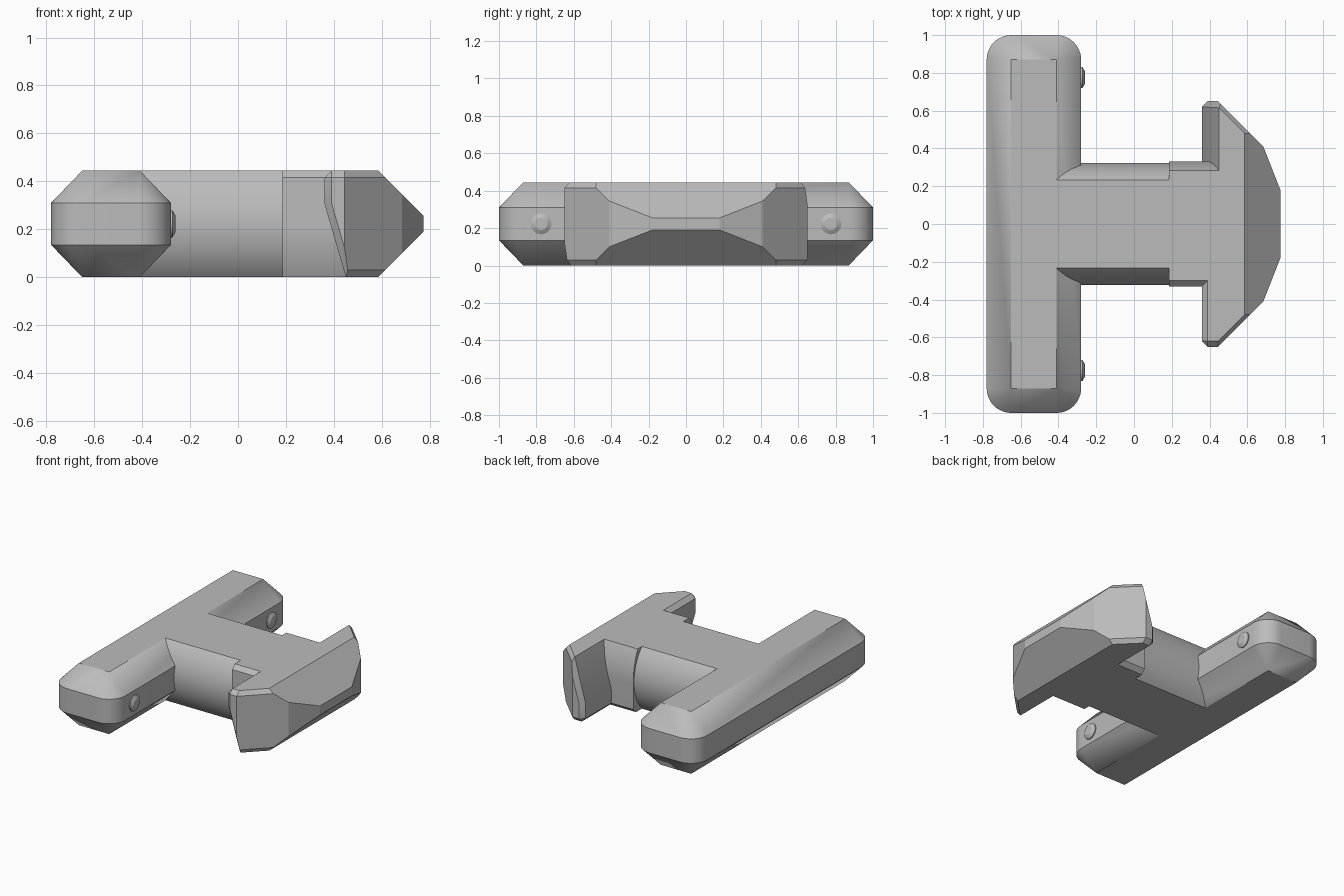
import bpy, bmesh
from math import radians, cos, sin, asin, pi
from mathutils import Vector, Matrix

cube = bpy.data.objects.get("Cube")
if cube:
    bpy.data.objects.remove(cube)

H = 0.445          # overall height
MID = H / 2

grey = bpy.data.materials.new("plain grey")
grey.use_nodes = True
colour = (0.5, 0.5, 0.5, 1)
grey.diffuse_color = colour
grey.node_tree.nodes["Principled BSDF"].inputs["Base Color"].default_value = colour


def hull(points):
    """Convex solid around the points, with flat areas merged."""
    bm = bmesh.new()
    for p in points:
        bm.verts.new(p)
    bmesh.ops.convex_hull(bm, input=bm.verts[:])
    bmesh.ops.remove_doubles(bm, verts=bm.verts[:], dist=0.0005)
    bmesh.ops.dissolve_limit(bm, angle_limit=radians(0.5), verts=bm.verts[:], edges=bm.edges[:])
    bmesh.ops.recalc_face_normals(bm, faces=bm.faces[:])
    return bm


def add(name, bm):
    mesh = bpy.data.meshes.new(name)
    bm.to_mesh(mesh)
    bm.free()
    mesh.materials.append(grey)
    ob = bpy.data.objects.new(name, mesh)
    bpy.context.collection.objects.link(ob)
    bpy.ops.object.select_all(action="DESELECT")
    ob.select_set(True)
    bpy.context.view_layer.objects.active = ob
    bpy.ops.object.shade_smooth_by_angle(angle=radians(20))
    return ob


def extrude_x(section, x0, x1):
    return [(x, y, z) for x in (x0, x1) for y, z in section]


# Handle bar: rounded ends, tapering to a ridge above and below
r, xc, half = 0.13, -0.53, 0.25
pts = []
for sx in (-1, 1):
    for sy in (-1, 1):
        cx, cy = xc + sx * (half - r), sy * (1 - r)
        pts += [(cx, cy, 0), (cx, cy, H)]
        for i in range(13):
            a = pi / 2 * i / 12
            for z in (0.135, 0.31):
                pts.append((cx + sx * r * cos(a), cy + sy * r * sin(a), z))
add("handle_bar", hull(pts))

# Stem: cylinder with flat top and bottom
R = 0.323
limit = asin(MID / R)
section = []
for i in range(25):
    a = limit * (i / 12 - 1)
    section += [(s * R * cos(a), MID + R * sin(a)) for s in (-1, 1)]
add("stem", hull(extrude_x(section, -0.5, 0.19)))

# Collar: one edge of each side rounded, the opposite edge bevelled
side = [(0.30, MID), (0.33, MID - 0.03), (0.33, MID)] and [(0.30, MID), (0.33, MID - 0.03)]
for i in range(13):
    t = i / 12
    side.append((0.332 - 0.05 * t * t, -MID * t))
section = [(s * y, MID - s * -z if s < 0 else MID - z) for s in (-1, 1) for y, z in side]
section = [(-y, MID + z) for y, z in side] + [(y, MID - z) for y, z in side]
add("collar", hull(extrude_x(section, 0.185, 0.5)))

# Locking head: one hooked half, trimmed by planes, then turned half a turn
outline = [(0.36, 0), (0.36, -0.65), (0.445, -0.65), (0.685, -0.41), (0.775, -0.18), (0.775, 0)]
trims = [
    ((0.585, 0, H), (1, 0, 1)),                       # nose slopes
    ((0.585, 0, 0), (1, 0, -1)),
    ((0.585, -0.48, H), (1, -1, 1)),                  # outer edge bevels
    ((0.585, -0.48, 0), (1, -1, -1)),
    ((0.36, 0, 0.415), (-1, 0, 1)),                   # inner and tip bevels
    ((0, -0.65, 0.415), (0, -1, 1)),
    ((0.36, -0.62, 0), (-1, -1, 0)),
    ((0.36, 0, 0.31), (-0.31, 0, -0.09)),             # sloped lead-in
    ((0.36, -0.62, 0.31), (-0.31, -0.31, -0.09)),
]
bm = hull([(x, y, z) for x, y in outline for z in (0, H)])
for co, no in trims:
    bmesh.ops.bisect_plane(bm, geom=bm.verts[:] + bm.edges[:] + bm.faces[:], dist=1e-5,
                           plane_co=co, plane_no=Vector(no).normalized(), clear_outer=True)
corners = [v.co.copy() for v in bm.verts]
bm.free()
for name, angle in (("right_hook", 0), ("left_hook", pi)):
    turn = Matrix.Translation((0, 0, MID)) @ Matrix.Rotation(angle, 4, "X") @ Matrix.Translation((0, 0, -MID))
    add(name, hull([turn @ c for c in corners]))

# Small locating pins on the inner face of the bar
for name, y in (("right_pin", -0.775), ("left_pin", 0.775)):
    rings = ((-0.3, 0.056), (-0.273, 0.056), (-0.26, 0.033))
    add(name, hull([(x, y + rad * cos(i * pi / 12), MID + rad * sin(i * pi / 12))
                    for x, rad in rings for i in range(24)]))
